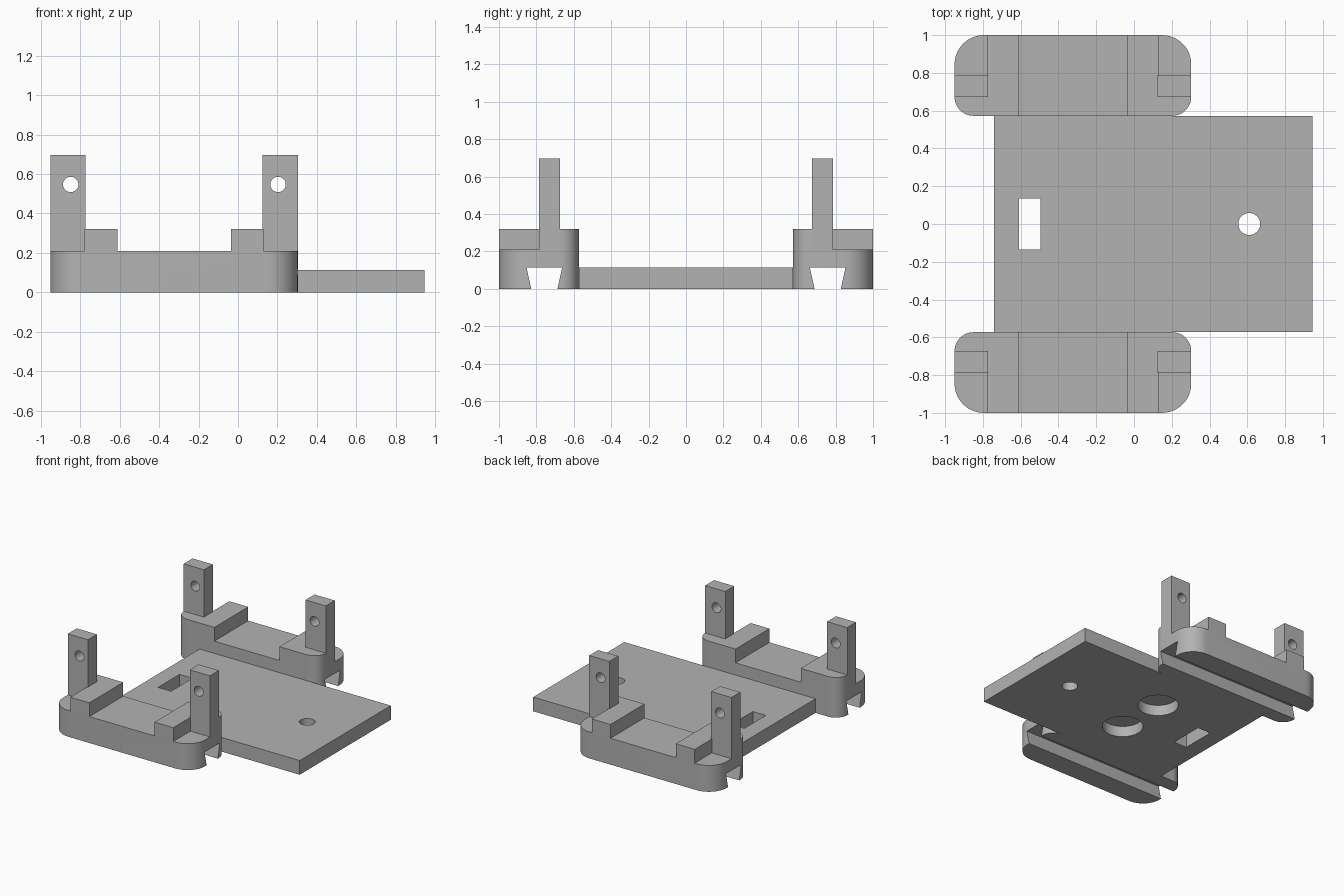
import bpy, bmesh, math
from mathutils import Vector

cube = bpy.data.objects.get("Cube")
if cube:
    bpy.data.objects.remove(cube, do_unlink=True)

GREY = (0.45, 0.45, 0.45, 1.0)
grey = bpy.data.materials.new("grey")
grey.use_nodes = True
grey.diffuse_color = GREY
grey.node_tree.nodes["Principled BSDF"].inputs["Base Color"].default_value = GREY


def prism(name, outline, start, end):
    """Extrude a closed list of 3D points along end - start."""
    bm = bmesh.new()
    face = bm.faces.new([bm.verts.new(Vector(p) + Vector(start)) for p in outline])
    grown = bmesh.ops.extrude_face_region(bm, geom=[face])["geom"]
    verts = [v for v in grown if isinstance(v, bmesh.types.BMVert)]
    bmesh.ops.translate(bm, verts=verts, vec=Vector(end) - Vector(start))
    bmesh.ops.recalc_face_normals(bm, faces=bm.faces[:])
    mesh = bpy.data.meshes.new(name)
    bm.to_mesh(mesh)
    bm.free()
    mesh.materials.append(grey)
    obj = bpy.data.objects.new(name, mesh)
    bpy.context.collection.objects.link(obj)
    return obj


def box(name, x0, x1, y0, y1, z0, z1):
    rect = [(x0, y0, 0), (x1, y0, 0), (x1, y1, 0), (x0, y1, 0)]
    return prism(name, rect, (0, 0, z0), (0, 0, z1))


def cylinder(name, center, radius, axis, low, high, sides=32):
    """Cylinder along 'z' or 'y'; center is given in the other two axes."""
    ring = []
    for i in range(sides):
        a = math.tau * i / sides
        u, v = center[0] + radius * math.cos(a), center[1] + radius * math.sin(a)
        ring.append((u, v, 0) if axis == "z" else (u, 0, v))
    along = Vector((0, 0, 1)) if axis == "z" else Vector((0, 1, 0))
    return prism(name, ring, along * low, along * high)


def finish(obj, cutters, mirror=False):
    """Cut, optionally mirror front to back, bake and smooth the curves."""
    for c in cutters:
        c.hide_render = True
        mod = obj.modifiers.new("cut", "BOOLEAN")
        mod.operation = "DIFFERENCE"
        mod.solver = "EXACT"
        mod.object = c
    if mirror:
        mod = obj.modifiers.new("mirror", "MIRROR")
        mod.use_axis = (False, True, False)
        mod.use_mirror_merge = False
    graph = bpy.context.evaluated_depsgraph_get()
    baked = bpy.data.meshes.new_from_object(obj.evaluated_get(graph))
    obj.modifiers.clear()
    obj.data = baked
    for c in cutters:
        bpy.data.objects.remove(c, do_unlink=True)
    bpy.ops.object.select_all(action="DESELECT")
    obj.select_set(True)
    bpy.context.view_layer.objects.active = obj
    bpy.ops.object.shade_smooth_by_angle(angle=math.radians(30))


# Base plate with a slot, a through hole and two blind sockets underneath
plate = box("base_plate", -0.74, 0.945, -0.573, 0.573, 0, 0.113)
plate_cuts = [
    box("slot_cutter", -0.61, -0.495, -0.135, 0.135, -0.1, 0.3),
    cylinder("hole_cutter", (0.61, 0), 0.058, "z", -0.1, 0.3),
]
for y in (-0.2, 0.2):
    plate_cuts.append(cylinder("socket_cutter", (-0.06, y), 0.148, "z", -0.1, 0.085, 48))
finish(plate, plate_cuts)

# Side rails: rounded blocks with stepped tops and a dovetail groove
X0, X1, Y0, Y1 = -0.95, 0.303, 0.573, 1.0
LEDGE, STEP = 0.21, 0.32
outline = []
for cx, cy, sx, sy, r, turn in (
    (X0, Y0, 1, 1, 0.1, 180), (X1, Y0, -1, 1, 0.1, 270),
    (X1, Y1, -1, -1, 0.155, 0), (X0, Y1, 1, -1, 0.155, 90),
):
    for i in range(13):
        a = math.radians(turn + 90 * i / 12)
        outline.append((cx + sx * r + r * math.cos(a), cy + sy * r + r * math.sin(a), 0))
rails = prism("side_rails", outline, (0, 0, 0), (0, 0, STEP))
groove = [(0, 0.693, -0.03), (0, 0.82, -0.03), (0, 0.853, 0.115), (0, 0.662, 0.115)]
groove[0], groove[1] = (0, 0.694, -0.03), (0, 0.821, -0.03)
rail_cuts = [
    prism("groove_cutter", groove, (-1.2, 0, 0), (0.6, 0, 0)),
    box("middle_cutter", -0.61, -0.035, 0.4, 1.2, LEDGE, 0.5),
    box("right_ledge_cutter", -1.2, -0.777, 0.673, 1.2, LEDGE, 0.5),
    box("left_ledge_cutter", 0.13, 0.6, 0.673, 1.2, LEDGE, 0.5),
]
finish(rails, rail_cuts, mirror=True)

# Upright posts with pin holes, one pair at each end of the rails
for side, x0, x1, pin in (("right", X0, -0.772, -0.848), ("left", 0.125, X1, 0.203)):
    posts = box(side + "_posts", x0, x1, 0.673, 0.785, LEDGE, 0.697)
    pin_hole = cylinder("pin_cutter", (pin, 0.547), 0.039, "y", 0.5, 1.0)
    finish(posts, [pin_hole], mirror=True)
